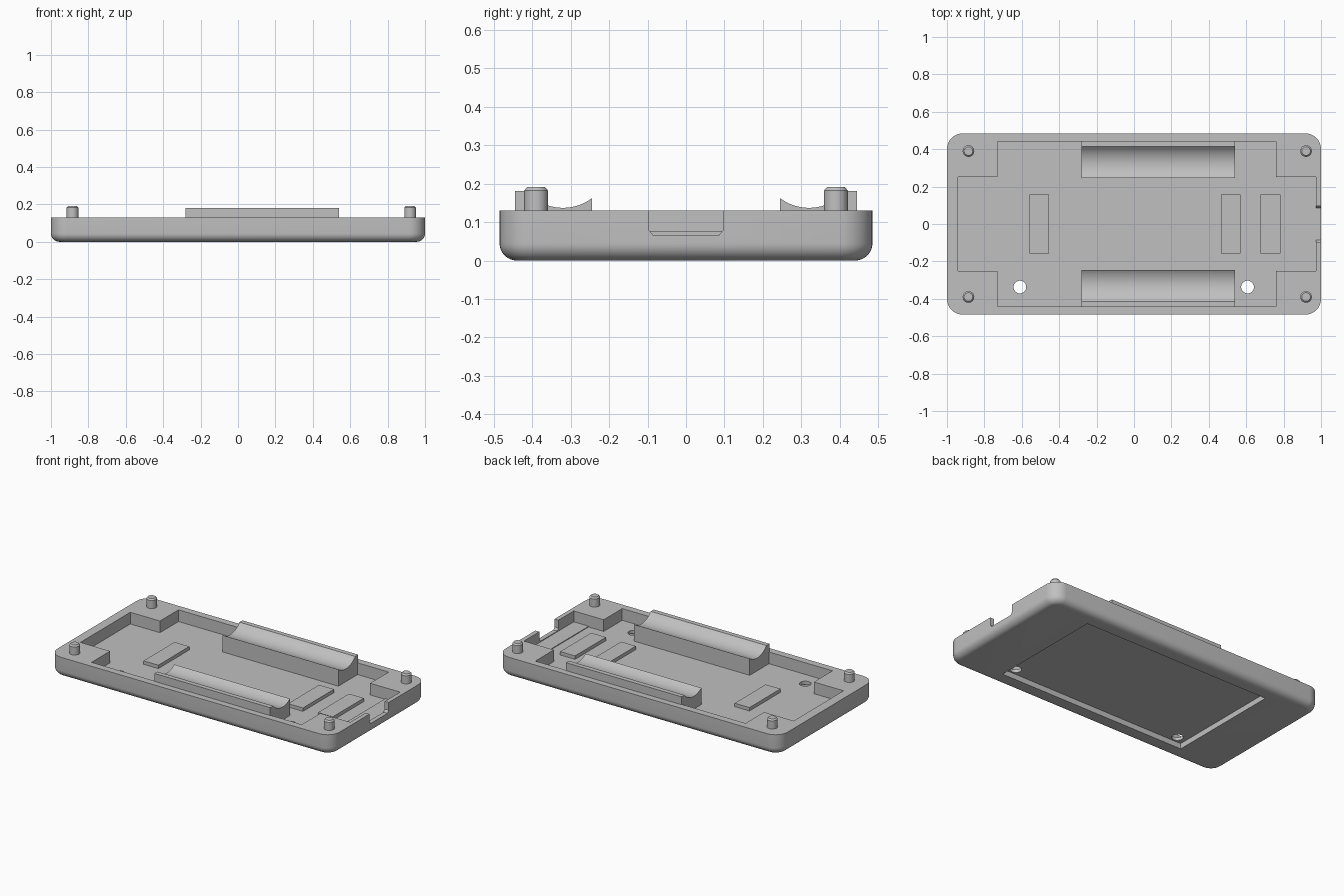
import bpy, bmesh, math
from mathutils import Vector

if "Cube" in bpy.data.objects:
    bpy.data.objects.remove(bpy.data.objects["Cube"])

grey = bpy.data.materials.new("light grey plastic")
grey.diffuse_color = (0.53, 0.53, 0.53, 1)
grey.use_nodes = True
grey.node_tree.nodes["Principled BSDF"].inputs["Base Color"].default_value = grey.diffuse_color

FLOOR, RIM = 0.055, 0.13


def finish(name, bm):
    bmesh.ops.recalc_face_normals(bm, faces=bm.faces)
    me = bpy.data.meshes.new(name)
    bm.to_mesh(me)
    bm.free()
    me.materials.append(grey)
    ob = bpy.data.objects.new(name, me)
    bpy.context.collection.objects.link(ob)
    return ob


def loft(name, rings):
    """Closed solid through rings of equal point count."""
    bm = bmesh.new()
    vs = [[bm.verts.new(p) for p in r] for r in rings]
    n = len(vs[0])
    for a, b in zip(vs, vs[1:]):
        for i in range(n):
            j = (i + 1) % n
            bm.faces.new((a[i], a[j], b[j], b[i]))
    bm.faces.new(vs[0][::-1])
    bm.faces.new(vs[-1])
    return finish(name, bm)


def prism_z(name, pts, z0, z1):
    return loft(name, [[(x, y, z) for x, y in pts] for z in (z0, z1)])


def prism_x(name, pts, x0, x1):
    return loft(name, [[(x, y, z) for y, z in pts] for x in (x0, x1)])


def box(name, x0, x1, y0, y1, z0, z1):
    return prism_z(name, [(x0, y0), (x1, y0), (x1, y1), (x0, y1)], z0, z1)


def circle(cx, cy, r, n=32):
    return [(cx + r * math.cos(2 * math.pi * i / n),
             cy + r * math.sin(2 * math.pi * i / n)) for i in range(n)]


def rounded_rect(hx, hy, r, z, steps=10):
    pts = []
    for k, (sx, sy) in enumerate(((1, 1), (-1, 1), (-1, -1), (1, -1))):
        for i in range(steps + 1):
            a = math.pi / 2 * (k + i / steps)
            pts.append((sx * (hx - r) + r * math.cos(a),
                        sy * (hy - r) + r * math.sin(a), z))
    return pts


def smooth(ob):
    bpy.ops.object.select_all(action='DESELECT')
    bpy.context.view_layer.objects.active = ob
    ob.select_set(True)
    bpy.ops.object.shade_smooth_by_angle(angle=math.radians(30))


def cut(ob, cutter):
    cutter.hide_render = True
    bpy.context.view_layer.objects.active = ob
    m = ob.modifiers.new("cut", 'BOOLEAN')
    m.operation, m.solver, m.object = 'DIFFERENCE', 'EXACT', cutter
    bpy.ops.object.modifier_apply(modifier=m.name)
    bpy.data.objects.remove(cutter)


# tray body with rounded corners and a filleted underside
F = 0.045
rings = []
for i in range(9):
    a = math.pi / 2 * i / 8
    inset = F * (1 - math.sin(a))
    rings.append(rounded_rect(1 - inset, 0.485 - inset, 0.085 - inset, F * (1 - math.cos(a))))
rings.append(rounded_rect(1, 0.485, 0.085, RIM))
tray = loft("tray", rings)

# inner cavity, leaving a solid block in each corner
xl, xr, il, ir, yo, yi = -0.94, 0.972, -0.73, 0.76, 0.44, 0.2525
cavity = [(xl, -yi), (il, -yi), (il, -yo), (ir, -yo), (ir, -yi), (xr, -yi),
          (xr, yi), (ir, yi), (ir, yo), (il, yo), (il, yi), (xl, yi)]
cut(tray, prism_z("cavity_cutter", cavity, FLOOR, 0.3))

# label recess underneath
cut(tray, box("recess_cutter", -0.67, 0.67, -0.38, 0.38, -0.1, 0.035))

# connector opening in the right wall
port = [(-0.085, 0.065), (0.085, 0.065), (0.097, 0.08), (0.097, 0.3),
        (-0.097, 0.3), (-0.097, 0.08)]
cut(tray, prism_x("port_cutter", port, 0.95, 1.1))

# two through holes in the floor
for x in (-0.61, 0.607):
    cut(tray, prism_z("hole_cutter", circle(x, -0.337, 0.034), -0.1, 0.2))
smooth(tray)

# low shelf behind the connector opening
box("connector_shelf", 0.867, xr, -yi, yi, FLOOR - 0.005, FLOOR + 0.005)

# raised pads on the floor
for x0 in (-0.56, 0.465, 0.677):
    box("floor_pad", x0, x0 + 0.105, -0.157, 0.157, FLOOR - 0.005, 0.077)

# curved cradles along both long walls
for s in (-1, 1):
    prof = [(0.445, FLOOR - 0.005), (0.245, FLOOR - 0.005)]
    for i in range(17):
        y = 0.245 + (0.415 - 0.245) * i / 16
        prof.append((y, 0.262 - math.sqrt(0.125 ** 2 - (y - 0.32) ** 2)))
    prof.append((0.445, prof[-1][1]))
    smooth(prism_x("cradle", [(s * y, z) for y, z in prof], -0.28, 0.54))

# locating pegs with chamfered tips
for x in (-0.885, 0.92):
    for y in (-0.39, 0.39):
        smooth(loft("corner_peg", [[(px, py, z) for px, py in circle(x, y, r)]
                                   for r, z in ((0.031, RIM - 0.02), (0.031, 0.182), (0.023, 0.191))]))
